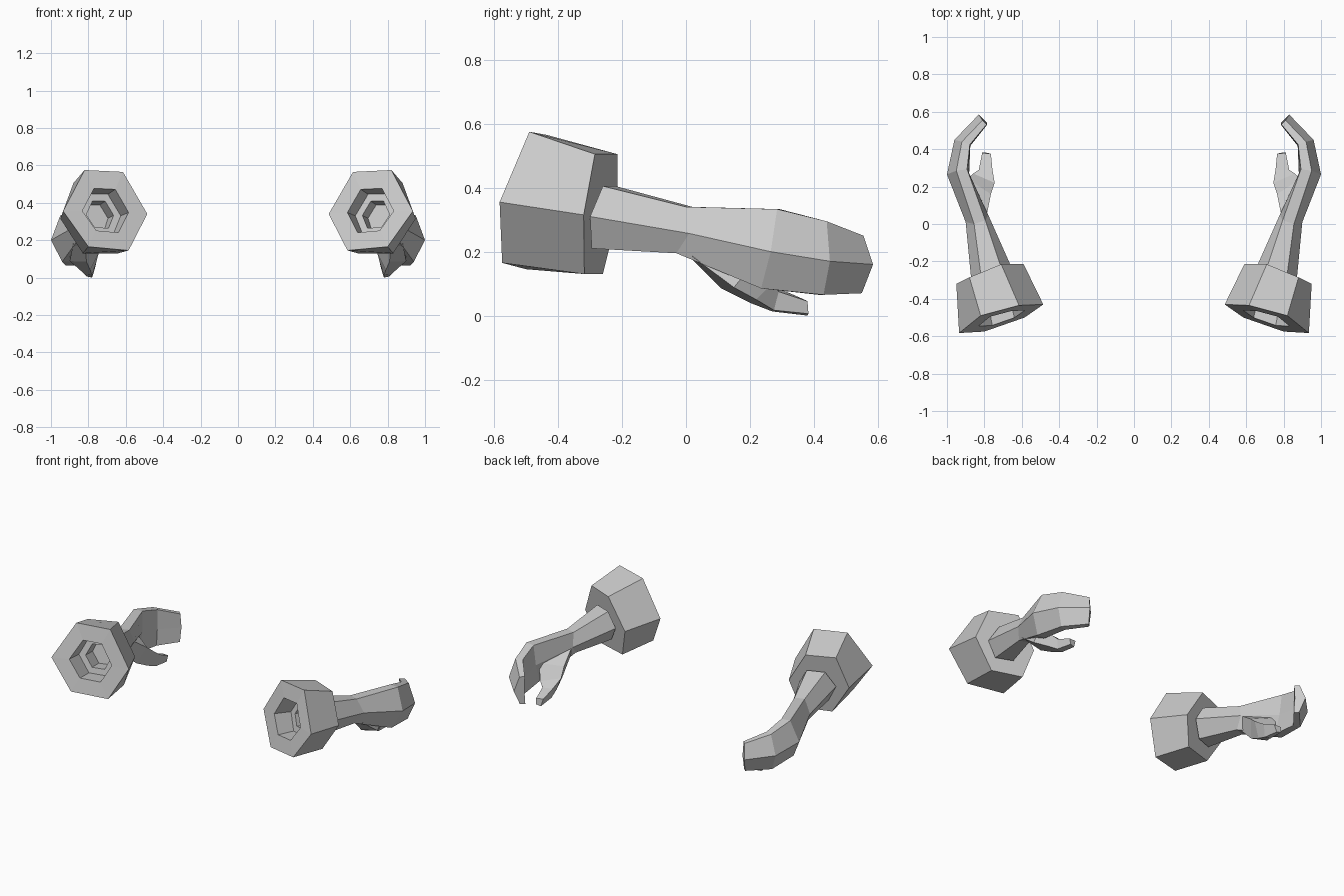
import bpy, bmesh
from mathutils import Vector

if "Cube" in bpy.data.objects:
    bpy.data.objects.remove(bpy.data.objects["Cube"])


def loft(name, rings, caps=(True, True)):
    """Skin a list of matching rings, then mirror to the other side."""
    bm = bmesh.new()
    loops = [[bm.verts.new(p) for p in ring] for ring in rings]
    n = len(loops[0])
    for a, b in zip(loops, loops[1:]):
        for i in range(n):
            j = (i + 1) % n
            bm.faces.new((a[i], a[j], b[j], b[i]))
    if caps[0]:
        bm.faces.new(loops[0][::-1])
    if caps[1]:
        bm.faces.new(loops[-1])
    bmesh.ops.recalc_face_normals(bm, faces=bm.faces)
    mesh = bpy.data.meshes.new(name)
    bm.to_mesh(mesh)
    bm.free()
    obj = bpy.data.objects.new(name, mesh)
    bpy.context.collection.objects.link(obj)
    mod = obj.modifiers.new("Mirror", 'MIRROR')
    mod.use_axis[0] = True
    mod.use_mirror_merge = False
    return obj


def shrink(ring, s):
    c = sum(ring, Vector()) / len(ring)
    return [c.lerp(p, s) for p in ring]


def between(a, b, t):
    return [p.lerp(q, t) for p, q in zip(a, b)]


# Cuff: flared hexagonal sleeve with a stepped hollow in its front
front = [Vector(p) for p in (
    (.485, -.43, .34), (.615, -.435, .565), (.82, -.49, .575),
    (.935, -.583, .355), (.80, -.575, .165), (.585, -.50, .145))]
back = [Vector(p) for p in (
    (.59, -.215, .31), (.71, -.215, .505), (.88, -.285, .505),
    (.95, -.32, .315), (.83, -.318, .13), (.64, -.26, .13))]
mid = between(front, back, .5)
deep = between(front, back, .9)
loft("sleeve_cuff", [back, front, shrink(front, .55), shrink(mid, .55),
                     shrink(mid, .36), shrink(deep, .36)])

# Forearm and mitten: top, middle and bottom of the outer side,
# then the (x, y) offset across to the inner side
sections = [
    ((.82, -.26, .405), (.87, -.30, .31), (.82, -.295, .21), (-.21, .08)),
    ((.855, 0, .34), (.90, .01, .257), (.86, -.03, .195), (-.12, .04)),
    ((.95, .285, .333), (1.0, .265, .20), (.94, .235, .085), (-.115, .015)),
    ((.92, .44, .295), (.96, .45, .17), (.92, .43, .065), (-.085, -.03)),
    ((.81, .555, .25), (.83, .585, .16), (.81, .55, .07), (-.045, -.045)),
]
rings = []
for top, side, bottom, off in sections:
    top, side, bottom = Vector(top), Vector(side), Vector(bottom)
    d = Vector((off[0], off[1], 0))
    rings.append([top, side, bottom, bottom + d * .5, side + d, top + d * .5])
loft("forearm_and_hand", rings)

# Thumb: four-sided, growing from the palm and bending forward
loft("thumb", [
    [(.785, .06, .25), (.86, .08, .26), (.88, .02, .185), (.82, .01, .185)],
    [(.765, .16, .18), (.89, .24, .20), (.90, .15, .088), (.81, .11, .085)],
    [(.745, .22, .13), (.86, .27, .10), (.855, .22, .05), (.79, .20, .04)],
    [(.757, .29, .085), (.83, .29, .075), (.82, .275, .017), (.78, .27, .013)],
    [(.765, .375, .048), (.812, .38, .045), (.81, .383, .006), (.78, .38, 0)],
])
